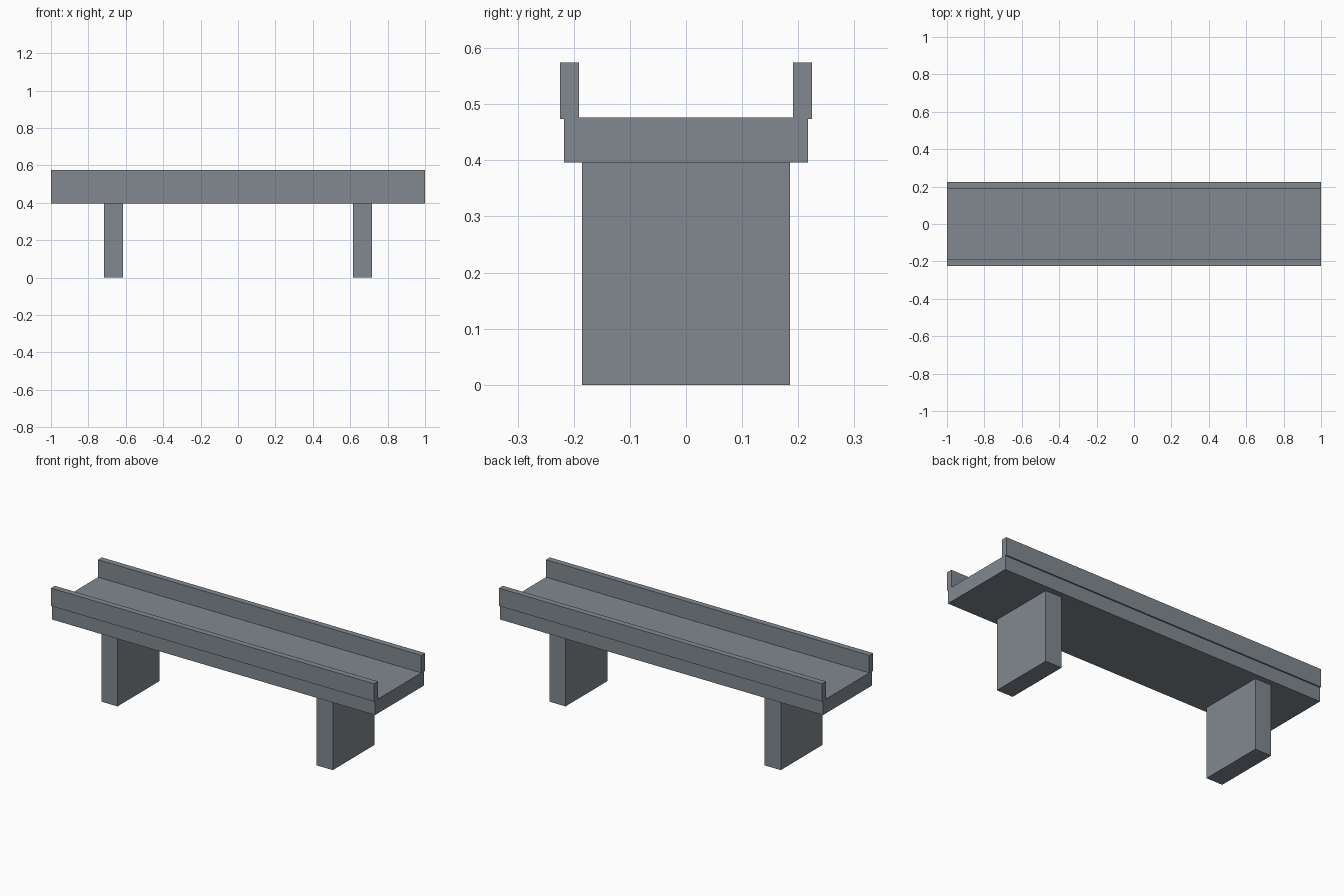
import bpy

cube = bpy.data.objects.get("Cube")
if cube:
    bpy.data.objects.remove(cube, do_unlink=True)

# One flat concrete grey
COLOUR = (0.22, 0.25, 0.275, 1.0)
concrete = bpy.data.materials.new("concrete_grey")
concrete.use_nodes = True
concrete.diffuse_color = COLOUR
concrete.node_tree.nodes["Principled BSDF"].inputs["Base Color"].default_value = COLOUR


def box(name, low, high):
    """Axis-aligned box between two corners."""
    bpy.ops.mesh.primitive_cube_add(size=1)
    obj = bpy.context.object
    obj.name = name
    for v in obj.data.vertices:
        v.co = [h if c > 0 else l for c, l, h in zip(v.co, low, high)]
    obj.data.materials.append(concrete)
    return obj


# Deck slab
box("deck", (-1, -0.217, 0.396), (1, 0.217, 0.476))

# Parapets along both edges, slightly overhanging the deck
box("front_parapet", (-1, -0.2245, 0.474), (1, -0.191, 0.574))
box("back_parapet", (-1, 0.191, 0.474), (1, 0.2245, 0.574))

# Wall piers under the deck
for name, x in (("right_pier", -0.666), ("left_pier", 0.666)):
    box(name, (x - 0.05, -0.185, 0), (x + 0.05, 0.185, 0.397))
